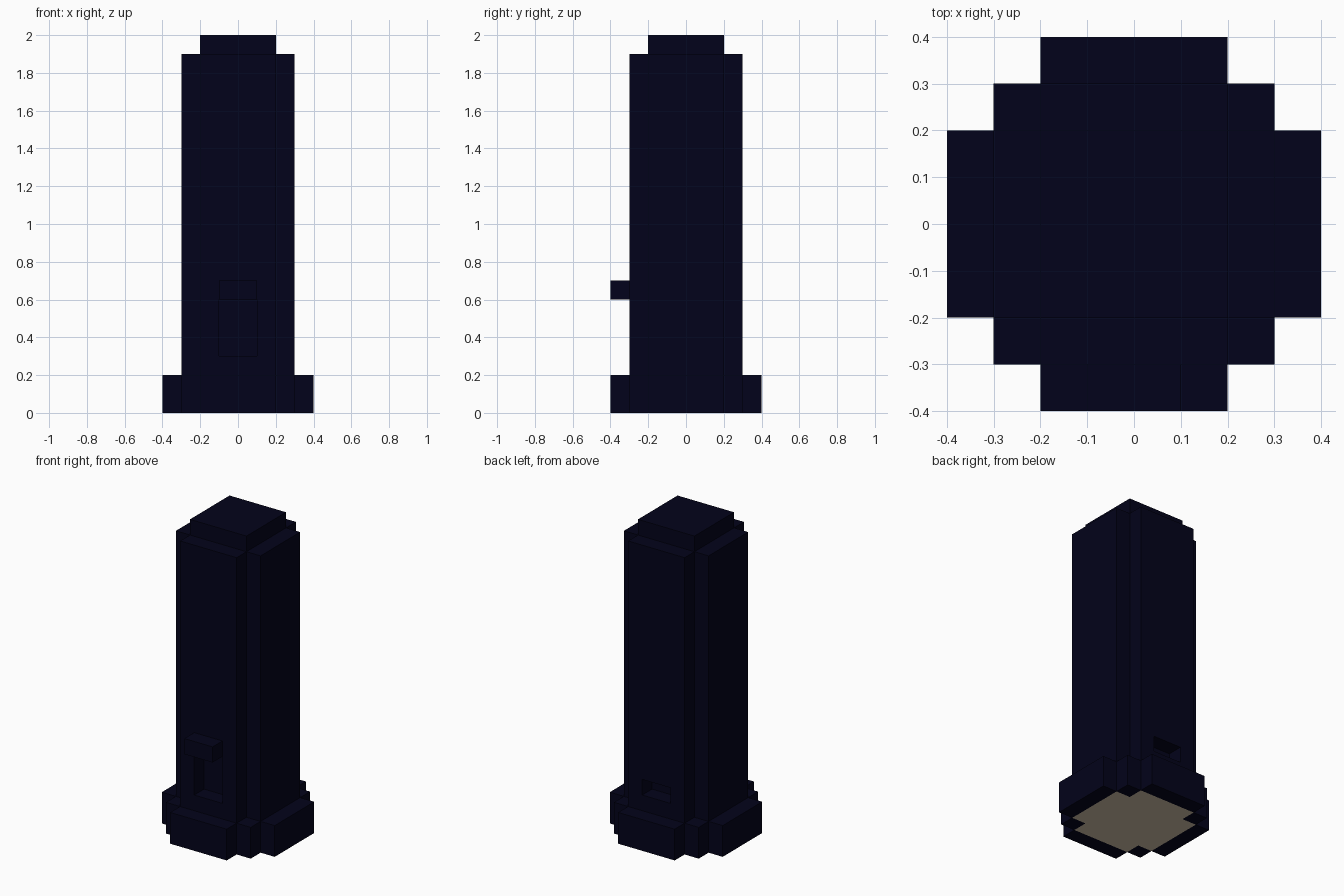
import bpy
import bmesh

cube = bpy.data.objects.get("Cube")
if cube:
    bpy.data.objects.remove(cube, do_unlink=True)


def make_material(name, colour):
    mat = bpy.data.materials.new(name)
    mat.use_nodes = True
    mat.diffuse_color = colour
    mat.node_tree.nodes["Principled BSDF"].inputs["Base Color"].default_value = colour
    return mat


midnight = make_material("midnight_blue", (0.0008, 0.0008, 0.0105, 1))
stone = make_material("beige_stone", (0.63, 0.53, 0.39, 1))


def prism(name, outline, z0, z1):
    """Extrude a flat outline from z0 up to z1."""
    bm = bmesh.new()
    face = bm.faces.new([bm.verts.new((x, y, z0)) for x, y in outline])
    grown = bmesh.ops.extrude_face_region(bm, geom=[face])["geom"]
    top = [v for v in grown if isinstance(v, bmesh.types.BMVert)]
    bmesh.ops.translate(bm, vec=(0, 0, z1 - z0), verts=top)
    bmesh.ops.recalc_face_normals(bm, faces=bm.faces)
    mesh = bpy.data.meshes.new(name)
    bm.to_mesh(mesh)
    bm.free()
    mesh.materials.append(midnight)
    obj = bpy.data.objects.new(name, mesh)
    bpy.context.collection.objects.link(obj)
    return obj


def box(name, x0, x1, y0, y1, z0, z1):
    return prism(name, [(x0, y0), (x1, y0), (x1, y1), (x0, y1)], z0, z1)


def cut(target, cutter):
    """Carve the cutter out of the target, then discard it."""
    mod = target.modifiers.new("niche", 'BOOLEAN')
    mod.operation = 'DIFFERENCE'
    mod.solver = 'EXACT'
    mod.object = cutter
    bpy.context.view_layer.objects.active = target
    bpy.ops.object.modifier_apply(modifier=mod.name)
    bpy.data.objects.remove(cutter, do_unlink=True)


# Shaft: a plus-shaped column
a, b = 0.2, 0.3
cross = [(a, -b), (a, -a), (b, -a), (b, a), (a, a), (a, b),
         (-a, b), (-a, a), (-b, a), (-b, -a), (-a, -a), (-a, -b)]
shaft = prism("shaft", cross, 0, 1.9)

# Tall niche in the front, low one in the back
cut(shaft, box("front_niche", -0.1, 0.1, -0.5, -0.2, 0.3, 0.6))
cut(shaft, box("back_niche", -0.1, 0.1, 0.2, 0.5, 0.3, 0.4))

# Bare stone on the underside of the shaft
shaft.data.materials.append(stone)
for poly in shaft.data.polygons:
    poly.material_index = int(poly.center.z < 0.01)

# Cap and door lintel
box("cap", -a, a, -a, a, 1.9, 2)
box("lintel", -0.1, 0.1, -0.4, -b, 0.6, 0.7)

# Plinth: a slab on each side and a block in each corner
for side, s in (("left", 1), ("right", -1)):
    x0, x1 = sorted((s * b, s * 0.4))
    box(side + "_plinth_slab", x0, x1, -a, a, 0, 0.2)
    x0, x1 = sorted((s * a, s * b))
    for end, t in (("back", 1), ("front", -1)):
        y0, y1 = sorted((t * a, t * b))
        box(end + "_" + side + "_plinth_block", x0, x1, y0, y1, 0, 0.2)
for end, t in (("back", 1), ("front", -1)):
    y0, y1 = sorted((t * b, t * 0.4))
    box(end + "_plinth_slab", -a, a, y0, y1, 0, 0.2)
